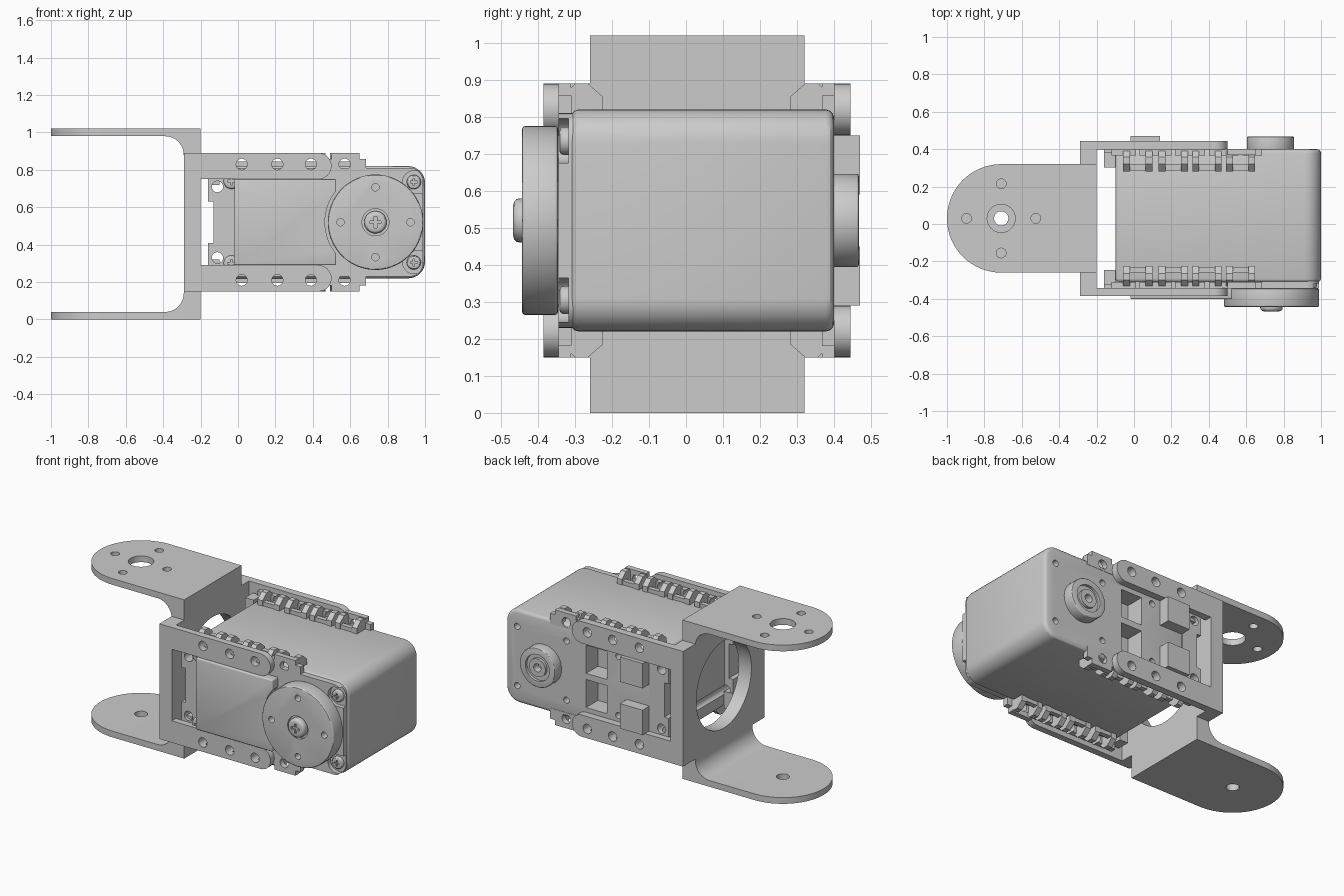
import bpy, bmesh, math
from mathutils import Vector

if "Cube" in bpy.data.objects:
    bpy.data.objects.remove(bpy.data.objects["Cube"])

CZ = 0.52            # height of the servo's mirror plane
CY = 0.03            # depth centre of the bracket


def place(axis, a, b, t):
    return {'x': (t, a, b), 'y': (a, t, b), 'z': (a, b, t)}[axis]


def arc(cx, cy, r, a0, a1, n=12):
    return [(cx + r * math.cos(math.radians(a0 + (a1 - a0) * i / n)),
             cy + r * math.sin(math.radians(a0 + (a1 - a0) * i / n))) for i in range(n + 1)]


def rect(a0, a1, b0, b1):
    return [(a0, b0), (a1, b0), (a1, b1), (a0, b1)]


def prism(name, axis, pts, lo, hi, bevel=0):
    """Extrude a 2D profile along an axis."""
    bm = bmesh.new()
    f = bm.faces.new([bm.verts.new(place(axis, a, b, lo)) for a, b in pts])
    ext = bmesh.ops.extrude_face_region(bm, geom=[f])['geom']
    move = Vector(place(axis, 0, 0, hi - lo))
    bmesh.ops.translate(bm, vec=move, verts=[v for v in ext if isinstance(v, bmesh.types.BMVert)])
    bmesh.ops.recalc_face_normals(bm, faces=bm.faces)
    me = bpy.data.meshes.new(name)
    bm.to_mesh(me)
    bm.free()
    ob = bpy.data.objects.new(name, me)
    bpy.context.collection.objects.link(ob)
    if bevel:
        m = ob.modifiers.new('round', 'BEVEL')
        m.width, m.segments, m.limit_method, m.angle_limit = bevel, 3, 'ANGLE', math.radians(40)
        apply(ob, m)
    return ob


def cyl(name, axis, a, b, r, lo, hi, bevel=0, n=40):
    return prism(name, axis, arc(a, b, r, 0, 360, n)[:-1], lo, hi, bevel)


def apply(ob, m):
    bpy.context.view_layer.objects.active = ob
    bpy.ops.object.modifier_apply(modifier=m.name)


def combine(ob, others, op='DIFFERENCE'):
    for o in others:
        m = ob.modifiers.new('bool', 'BOOLEAN')
        m.operation, m.object, m.solver = op, o, 'EXACT'
        apply(ob, m)
        bpy.data.objects.remove(o)
    return ob


def join(name, obs):
    bpy.ops.object.select_all(action='DESELECT')
    for o in obs:
        o.select_set(True)
    bpy.context.view_layer.objects.active = obs[0]
    bpy.ops.object.join()
    obs[0].name = name
    return obs[0]


# U bracket: side profile trimmed by a round-ended plan
profile = ([(-1, 1.02), (-.2, 1.02), (-.2, 0), (-1, 0), (-1, .04)] + arc(-.39, .14, .1, -90, 0, 8)
           + arc(-.39, .88, .1, 0, 90, 8) + [(-1, .98)])
bracket = prism('u_bracket', 'y', profile, -.4, .5)
plan = [(-.15, -.26), (-.15, .32)] + arc(-.71, CY, .29, 90, 270, 32)
combine(bracket, [prism('plan', 'z', plan, -.1, 1.2)], 'INTERSECT')
combine(bracket, [prism('wall', 'x', rect(-.385, .445, .15, .89), -.29, -.2)], 'UNION')

# bracket side arms with rounded ends
HOLES_X = (.02, .21, .39)
for lo, hi in ((-.385, -.343), (.398, .445)):
    for zc in (.22, .82):
        arm_pts = [(-.25, zc + .07), (-.25, zc - .07)] + arc(.43, zc, .07, -90, 90, 16)
        combine(bracket, [prism('arm', 'y', arm_pts, lo, hi)], 'UNION')

# bracket holes
cuts = [cyl('cut', 'x', CY, CZ, .28, -.4, -.1, n=64),
        cyl('cut', 'z', -.71, CY, .075, .9, 1.1), cyl('cut', 'z', -.71, CY, .038, -.1, .1)]
for k in range(4):
    a = k * math.pi / 2
    cuts.append(cyl('cut', 'z', -.71 + .185 * math.cos(a), CY + .185 * math.sin(a), .026, .9, 1.1, n=24))
for x in HOLES_X:
    for s in (-1, 1):
        cuts.append(cyl('cut', 'y', x, CZ + s * .31, .03, -.5, .6, n=24))
combine(bracket, cuts)

# servo housing
outline = [(-.1, .82), (-.1, .22)] + arc(.91, .31, .09, -90, 0, 8) + arc(.91, .73, .09, 0, 90, 8)
body = prism('servo_housing', 'y', outline, -.312, .40, .022)
cuts = []
for s in (-1, 1):
    zc = CZ + s * .11
    cuts.append(prism('cut', 'y', rect(.28, .43, zc - .09, zc + .09), .28, .5))     # back pockets
    cuts.append(cyl('cut', 'y', -.11, CZ + s * .19, .03, -.6, .6, n=24))            # ear holes
    for x in (.2, .57, .92):
        cuts.append(cyl('cut', 'y', x, CZ + s * .19, .02, .34, .5, n=20))
combine(body, cuts)

# mounting ears at the closed end
for name, lo, hi in (('front_ear', -.345, -.25), ('back_ear', .31, .405)):
    ear = prism(name, 'y', rect(-.16, -.02, .29, .75), lo, hi)
    cuts = [prism('cut', 'y', rect(-.2, -.13, .41, .63), -.6, .6)]
    cuts += [cyl('cut', 'y', -.11, CZ + s * .19, .03, -.6, .6, n=24) for s in (-1, 1)]
    combine(ear, cuts)
prism('ear_web_front', 'y', rect(-.13, -.09, .41, .63), -.335, -.25)
prism('ear_web_back', 'y', rect(-.13, -.09, .41, .63), .31, .395)

# front cover with cut-away screw corners
cover = prism('front_cover', 'y', [(-.1, .81), (-.1, .23)] + arc(.92, .3, .07, -90, 0, 8)
              + arc(.92, .74, .07, 0, 90, 8), -.345, -.305)
cuts = []
for s in (-1, 1):
    cuts.append(cyl('cut', 'y', .94, CZ + s * .215, .06, -.5, -.318, n=32))
    cuts.append(prism('cut', 'y', rect(.94, 1.1, CZ + s * .215 - .06, CZ + s * .215 + .06), -.5, -.318))
    cuts.append(cyl('cut', 'y', -.11, CZ + s * .19, .03, -.6, 0, n=24))
combine(cover, cuts)

# raised panel beside the horn, with an arc cleared for the horn
panel = prism('front_panel', 'y', rect(-.02, .525, .29, .75), -.402, -.34, .008)
combine(panel, [cyl('cut', 'y', .73, CZ, .265, -.6, -.2, n=64)])


# cross-head screws
def screw(name, x, z, r, lo, hi):
    s = cyl(name, 'y', x, z, r, lo, hi, r * .3, 28)
    a, b = r * .5, r * .13
    combine(s, [prism('cut', 'y', rect(x - a, x + a, z - b, z + b), lo - .1, lo + .012),
                prism('cut', 'y', rect(x - b, x + b, z - a, z + a), lo - .1, lo + .012)])
    return s


for s in (-1, 1):
    screw('cover_screw', .94, CZ + s * .215, .038, -.342, -.3)
    screw('panel_screw', -.035, CZ + s * .22, .042, -.362, -.33)

# round output horn
horn = cyl('output_horn', 'y', .735, CZ, .255, -.443, -.346, .008, 72)
cuts = [cyl('cut', 'y', .735, CZ, .072, -.6, -.425)]
for k in range(4):
    a = k * math.pi / 2
    cuts.append(cyl('cut', 'y', .735 + .187 * math.cos(a), CZ + .187 * math.sin(a), .02, -.6, -.38, n=24))
combine(horn, cuts)
screw('horn_screw', .735, CZ, .06, -.467, -.41)

# rear pivot boss
boss = cyl('rear_boss', 'y', .73, CZ, .126, .39, .467, .006, 48)
ring = combine(cyl('cut', 'y', .73, CZ, .085, .45, .6), [cyl('cut', 'y', .73, CZ, .058, .4, .7)])
combine(boss, [ring, cyl('cut', 'y', .73, CZ, .026, .42, .6, n=24)])

# rear cable sockets
for s in (-1, 1):
    prism('rear_socket', 'y', rect(-.02, .14, CZ + s * .15 - .08, CZ + s * .15 + .08), .38, .47)

# toothed nut rails along the four long edges
CENTRES = HOLES_X + (.57,)
for label, o, d in (('front', -.345, 1), ('back', .402, -1)):
    for side, s in (('top', 1), ('bottom', -1)):
        def bar(x0, x1, pts):
            return prism('bar', 'x', [(o + d * a, CZ + s * h) for a, h in pts], x0, x1)
        parts = [bar(-.12, .685, rect(0, .035, .27, .338)), bar(.5, .65, rect(0, .034, .27, .37))]
        parts = [combine(p, [cyl('cut', 'y', x, CZ + s * .31, .03, -.6, .6, n=24) for x in CENTRES])
                 for p in parts]
        for x in CENTRES:
            for e in (-.06, .06):
                parts.append(bar(x + e - .018, x + e + .018,
                                 [(.01, .27), (.01, .335), (.045, .37), (.08, .37), (.12, .335), (.12, .27)]))
            parts.append(bar(x - .045, x + .045, rect(.085, .115, .27, .325)))
        parts.append(bar(-.16, -.1, [(.02, .2), (.02, .31), (.1, .31), (.1, .2)]))
        join(label + '_' + side + '_nut_rail', parts)

# smooth the curved surfaces, keep the edges crisp
bpy.ops.object.select_all(action='SELECT')
bpy.ops.object.shade_smooth_by_angle(angle=math.radians(30))
